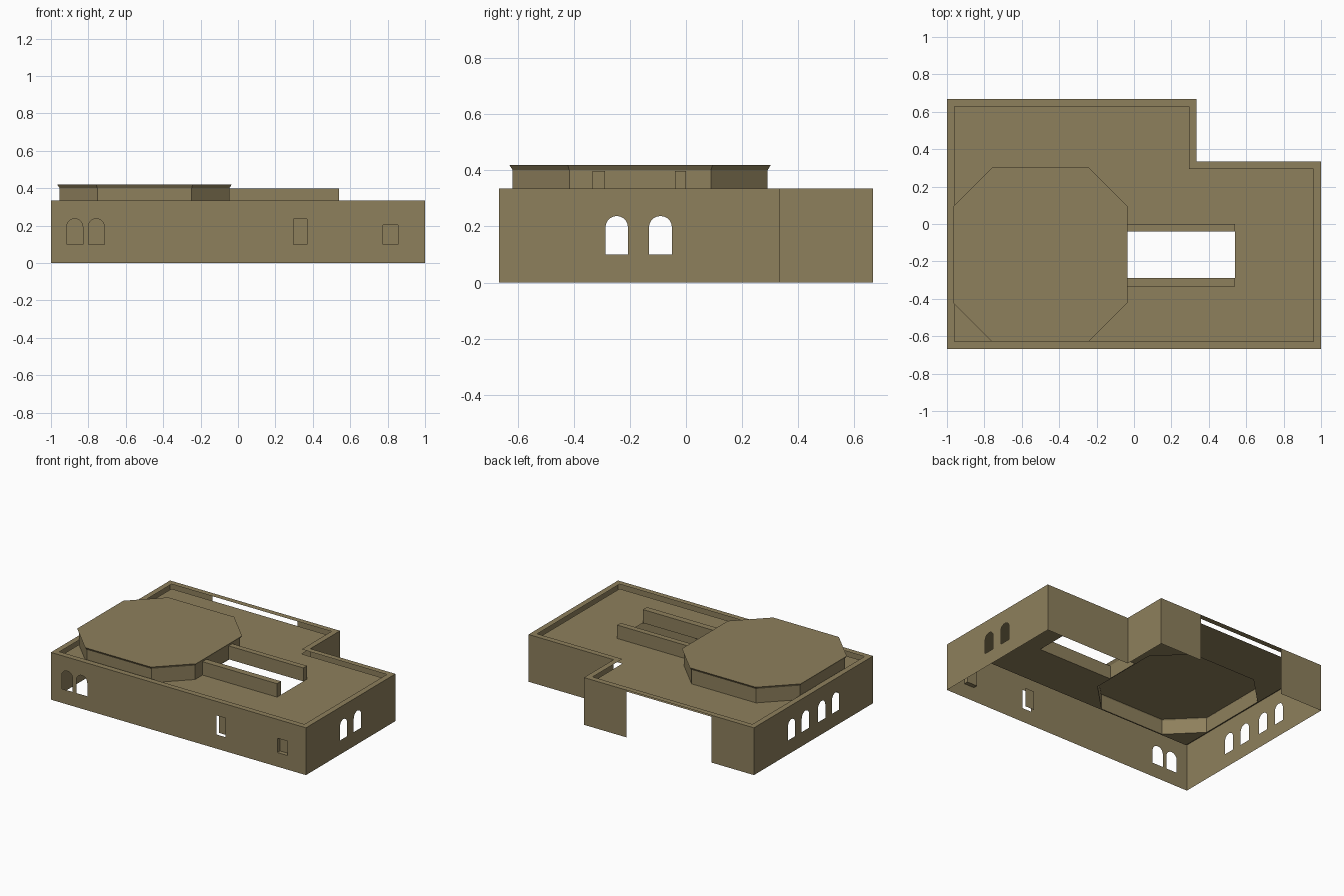
import bpy, bmesh, math
from mathutils import Vector

if "Cube" in bpy.data.objects:
    bpy.data.objects.remove(bpy.data.objects["Cube"])

stone = bpy.data.materials.new("sandstone")
stone.diffuse_color = (0.27, 0.215, 0.107, 1)
stone.use_nodes = True
stone.node_tree.nodes["Principled BSDF"].inputs["Base Color"].default_value = stone.diffuse_color

H, ROOF, RIM = 0.335, 0.302, 0.04      # wall top, roof level, parapet width


def finish(name, bm):
    me = bpy.data.meshes.new(name)
    bm.to_mesh(me)
    bm.free()
    me.materials.append(stone)
    ob = bpy.data.objects.new(name, me)
    bpy.context.collection.objects.link(ob)
    return ob


def sheet(name, loops, place, normal):
    """Flat sheet: first loop is the outline, the others are holes."""
    bm = bmesh.new()
    n = Vector(normal)
    for loop in loops:
        vs = [bm.verts.new(place(u, v)) for u, v in loop]
        for i, v in enumerate(vs):
            bm.edges.new((v, vs[(i + 1) % len(vs)]))
    bmesh.ops.triangle_fill(bm, use_beauty=True, edges=bm.edges[:], normal=n)
    for f in bm.faces:
        f.normal_update()
        if f.normal.dot(n) < 0:
            f.normal_flip()
    return finish(name, bm)


def rect(u0, u1, v0, v1):
    return [(u0, v0), (u1, v0), (u1, v1), (u0, v1)]


def arch(u0, u1, v0=0.10, v1=0.237):
    r, c = (u1 - u0) / 2, (u0 + u1) / 2
    top = [(c + r * math.cos(a), v1 - r + r * math.sin(a))
           for a in [math.pi * i / 10 for i in range(11)]]
    return [(u0, v0), (u1, v0)] + top


def octagon(half, flat, cx=-0.5, cy=-0.1635):
    pts = [(half, -flat), (half, flat), (flat, half), (-flat, half)]
    pts += [(-x, -y) for x, y in pts]
    return [(cx + x, cy + y) for x, y in pts]


def x_wall(y):
    return lambda u, v: (u, y, v)


def y_wall(x):
    return lambda u, v: (x, u, v)


def flat_at(z):
    return lambda u, v: (u, v, z)


def l_plan(d):
    """L-shaped plan, moved inward by d."""
    return [(-1 + d, -0.667 + d), (1 - d, -0.667 + d), (1 - d, 0.335 - d),
            (0.333 - d, 0.335 - d), (0.333 - d, 0.667 - d), (-1 + d, 0.667 - d)]


# outer walls with window openings
W3, W4 = rect(0.298, 0.37, 0.10, 0.235), rect(0.775, 0.855, 0.10, 0.202)
sheet("front_wall", [rect(-1, 1, 0, H), arch(-0.915, -0.83), arch(-0.80, -0.715), W3, W4],
      x_wall(-0.667), (0, -1, 0))
pair = [arch(-0.287, -0.207), arch(-0.132, -0.05)]
mirrored = [arch(0.207, 0.287), arch(0.05, 0.132)]
sheet("right_wall", [rect(-0.667, 0.335, 0, H)] + pair, y_wall(1), (1, 0, 0))
sheet("left_wall", [rect(-0.667, 0.667, 0, H)] + pair + mirrored, y_wall(-1), (-1, 0, 0))
sheet("inner_corner_back_wall", [rect(0.333, 1, 0, H)], x_wall(0.335), (0, 1, 0))
sheet("inner_corner_side_wall", [rect(0.335, 0.667, 0, H)], y_wall(0.333), (1, 0, 0))
# back wall is open between its two ends
sheet("back_wall_left", [rect(-1, -0.667, 0, H)], x_wall(0.667), (0, 1, 0))
sheet("back_wall_right", [rect(0, 0.333, 0, H)], x_wall(0.667), (0, 1, 0))

# recessed panels behind the two square front openings
sheet("door_panel", [W3], x_wall(-0.637), (0, -1, 0))
bm = bmesh.new()
outer = [bm.verts.new((u, -0.667, v)) for u, v in W4]
inner = [bm.verts.new((u, -0.637, v)) for u, v in W4]
for i in range(4):
    j = (i + 1) % 4
    bm.faces.new((outer[j], outer[i], inner[i], inner[j]))
bm.faces.new(inner)
finish("window_recess", bm)

# parapet rim and the roof inside it
sheet("parapet_rim", [l_plan(0), l_plan(RIM)], flat_at(H), (0, 0, 1))
sheet("roof", [l_plan(RIM), octagon(0.4545, 0.2525), rect(-0.04, 0.54, -0.288, -0.04)],
      flat_at(ROOF), (0, 0, 1))

# low walls along the roof opening
for name, y0, y1 in (("opening_wall_front", -0.333, -0.288), ("opening_wall_back", -0.04, 0.0)):
    bm = bmesh.new()
    bmesh.ops.create_cube(bm, size=1)
    for v in bm.verts:
        v.co = (0.54 if v.co.x > 0 else -0.046, y1 if v.co.y > 0 else y0,
                0.397 if v.co.z > 0 else ROOF)
    finish(name, bm)

# hollow octagonal drum with a flared cap
bm = bmesh.new()
rings = [[bm.verts.new((x, y, z)) for x, y in octagon(h, f)]
         for h, f, z in ((0.4545, 0.2525, ROOF), (0.4545, 0.2525, 0.401), (0.466, 0.258, 0.419))]
for a, b in zip(rings, rings[1:]):
    for i in range(8):
        j = (i + 1) % 8
        bm.faces.new((a[i], a[j], b[j], b[i]))
bm.faces.new(rings[-1])
finish("octagonal_drum", bm)
